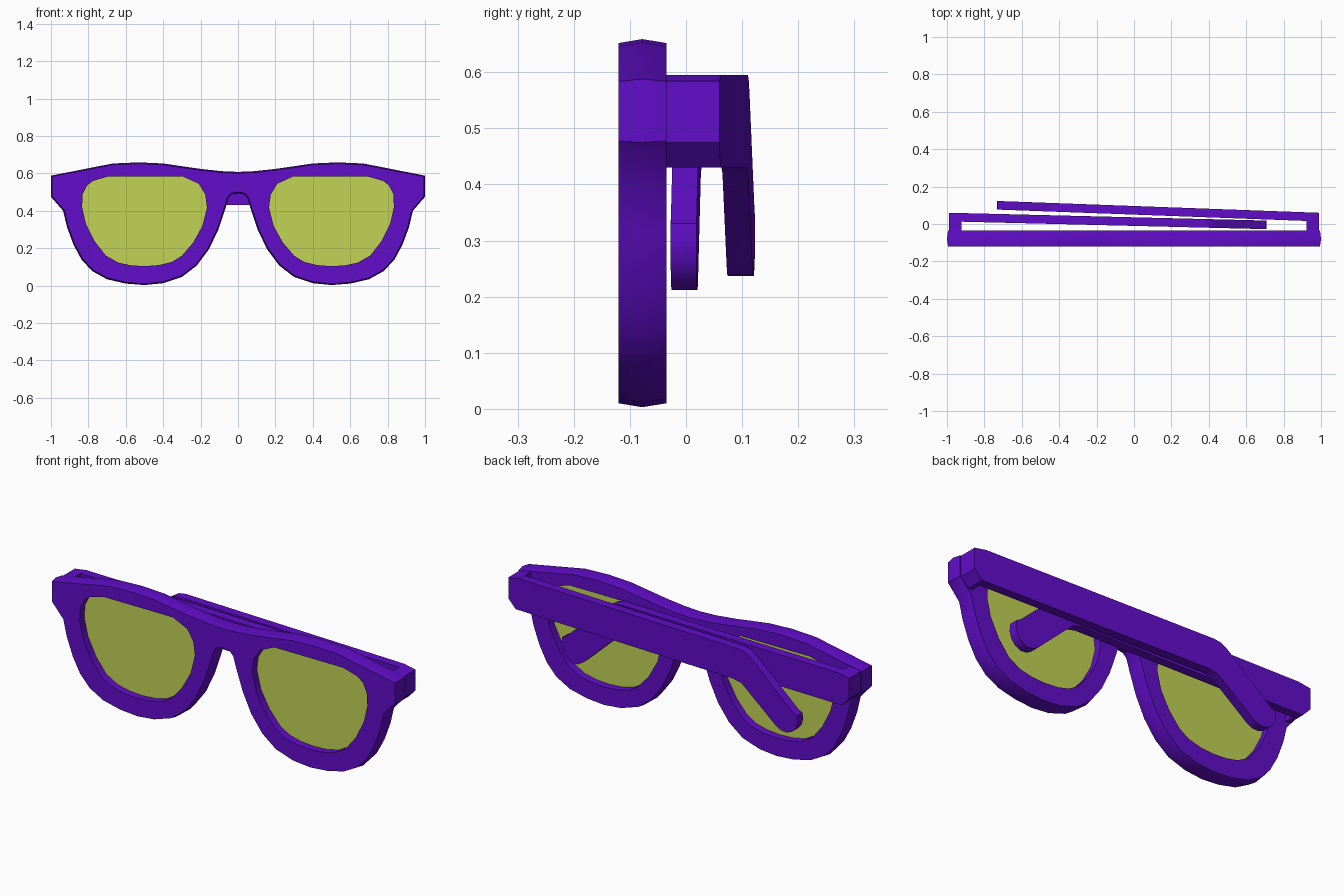
import bpy, bmesh, math
from mathutils import Vector

if "Cube" in bpy.data.objects:
    bpy.data.objects.remove(bpy.data.objects["Cube"])


def material(name, rgb):
    m = bpy.data.materials.new(name)
    m.diffuse_color = tuple(c / 12.92 if c <= 0.04 else ((c + 0.055) / 1.055) ** 2.4 for c in rgb) + (1,)
    m.use_nodes = True
    m.node_tree.nodes["Principled BSDF"].inputs["Base Color"].default_value = m.diffuse_color
    return m


PURPLE = material("purple plastic", (0.38, 0.05, 0.79))
LENS = material("yellow green lens", (0.76, 0.83, 0.33))


def finish(bm, name, mat):
    bmesh.ops.recalc_face_normals(bm, faces=bm.faces)
    me = bpy.data.meshes.new(name)
    bm.to_mesh(me)
    bm.free()
    ob = bpy.data.objects.new(name, me)
    bpy.context.collection.objects.link(ob)
    me.materials.append(mat)
    bpy.ops.object.select_all(action='DESELECT')
    ob.select_set(True)
    bpy.context.view_layer.objects.active = ob
    bpy.ops.object.shade_smooth_by_angle(angle=math.radians(30))
    return ob


def ring(bm, pts, y):
    """Closed ring of vertices in the xz plane; y may be a function of x."""
    return [bm.verts.new((x, y(x) if callable(y) else y, z)) for x, z in pts]


def bridge(bm, a, b):
    n = len(a)
    for i in range(n):
        bm.faces.new((a[i], a[(i + 1) % n], b[(i + 1) % n], b[i]))


def edges(bm, r):
    return [bm.edges.get((r[i], r[(i + 1) % len(r)])) for i in range(len(r))]


def inset(pts, d):
    """Move a clockwise outline inwards by d."""
    out = []
    for i, p in enumerate(pts):
        p = Vector(p)
        a = (p - Vector(pts[i - 1])).normalized()
        b = (Vector(pts[(i + 1) % len(pts)]) - p).normalized()
        n = Vector((a.y + b.y, -a.x - b.x)).normalized()
        out.append(tuple(p + n * d))
    return out


def prism(name, pts, y0, y1, mat):
    bm = bmesh.new()
    a, b = ring(bm, pts, y0), ring(bm, pts, y1)
    bridge(bm, a, b)
    bm.faces.new(a)
    bm.faces.new(b)
    return finish(bm, name, mat)


# Outlines of one half: rim outside (clockwise from top centre) and lens opening
half = [(0, .608), (.09, .612), (.2, .624), (.4, .653), (.53, .659), (.67, .653),
        (1, .588), (1, .475), (.935, .40), (.915, .315), (.88, .22), (.837, .14),
        (.78, .078), (.7, .034), (.6, .011), (.5, .003), (.4, .013), (.3, .046),
        (.22, .108), (.155, .195), (.105, .30), (.068, .41), (.05, .47), (.033, .488), (0, .493)]
outline = half + [(-x, z) for x, z in half[-2:0:-1]]
opening = [(.775, .56), (.695, .583), (.294, .583), (.21, .545), (.175, .487), (.166, .417),
           (.19, .32), (.24, .23), (.30, .16), (.353, .127), (.42, .11), (.497, .104), (.57, .108),
           (.64, .123), (.706, .16), (.765, .235), (.813, .33), (.834, .42), (.83, .49), (.808, .535)]
openings = [opening, [(-x, z) for x, z in opening]]

# Front frame with a shallow ridge round its edge
F, M, B = -.12, -.078, -.035
bm = bmesh.new()
small = inset(outline, .007)
front, mid, back = ring(bm, small, F), ring(bm, outline, M), ring(bm, small, B)
bridge(bm, front, mid)
bridge(bm, mid, back)
fe, be = edges(bm, front), edges(bm, back)
for o in openings:
    a, b = ring(bm, o, F), ring(bm, o, B)
    bridge(bm, a, b)
    fe += edges(bm, a)
    be += edges(bm, b)
bmesh.ops.triangle_fill(bm, edges=fe, use_beauty=True)
bmesh.ops.triangle_fill(bm, edges=be, use_beauty=True)
finish(bm, "front_frame", PURPLE)

# Lenses set halfway into the frame
for o, side in zip(openings, ("right", "left")):
    prism(side + "_lens", o, M - .003, M + .003, LENS)

# Folded arms: straight bar, bent ear tip with rounded end
arm = [(.988, .475), (.988, .584), (.92, .595), (-.38, .595), (-.42, .588), (-.46, .563), (-.706, .352)]
cx, cz, r = -.655, .315, .079
arm += [(cx + r * math.cos(math.radians(a)), cz + r * math.sin(math.radians(a)))
        for a in range(160, 311, 25)]
arm += [(-.40, .395 + .06 - .035), (-.35, .43), (.945, .43)]


def make_arm(name, s, drift, length, drop):
    pts = [(s * (.988 - (.988 - x) * length), z if z > .43 else .43 - (.43 - z) * drop) for x, z in arm]
    outer = lambda x: .06 + drift * (.988 - s * x)
    prism(name + "_arm", pts, lambda x: outer(x) - .046, outer, PURPLE)
    # Hinge block joining frame and arm
    block = [(.988, .475), (.988, .584), (.922, .595), (.922, .43), (.945, .43)]
    prism(name + "_hinge", [(s * x, z) for x, z in block], B - .005, .055, PURPLE)


make_arm("right", 1, .0367, 1.0, 1.0)
make_arm("left", -1, -.0245, .986, 1.13)
